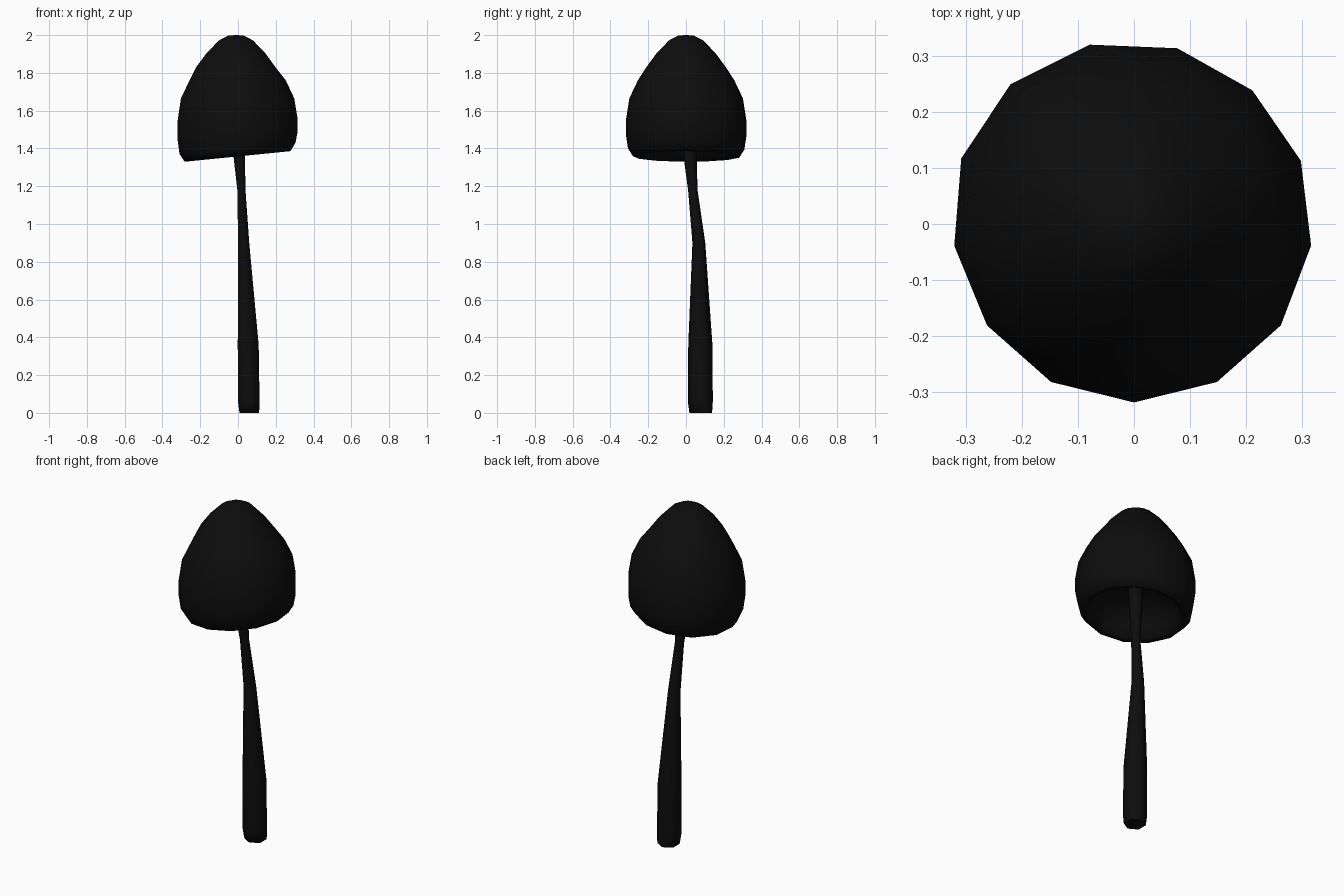
import bpy, bmesh, math

if "Cube" in bpy.data.objects:
    bpy.data.objects.remove(bpy.data.objects["Cube"])


def loft(name, rings, sides, start, mat, bulge=0):
    """Skin a stack of rings (cx, cy, z, radius, tilt); radius 0 makes a pole."""
    bm = bmesh.new()
    loops = []
    for cx, cy, z, r, tilt in rings:
        if r == 0:
            loops.append([bm.verts.new((cx, cy, z))] * sides)
            continue
        loop = []
        for i in range(sides):
            a = start + math.tau * i / sides
            # slight swelling toward the back left
            s = r * (1 + bulge * max(0, math.cos(a - 2.3)) ** 2)
            x, y = s * math.cos(a), s * math.sin(a)
            loop.append(bm.verts.new((cx + x, cy + y, z + tilt * x)))
        loops.append(loop)
    for low, high in zip(loops, loops[1:]):
        for i in range(sides):
            j = (i + 1) % sides
            quad = list(dict.fromkeys((low[i], low[j], high[j], high[i])))
            bm.faces.new(quad)
    bmesh.ops.recalc_face_normals(bm, faces=bm.faces)
    mesh = bpy.data.meshes.new(name)
    bm.to_mesh(mesh)
    bm.free()
    obj = bpy.data.objects.new(name, mesh)
    bpy.context.collection.objects.link(obj)
    mesh.materials.append(mat)
    bpy.ops.object.select_all(action='DESELECT')
    obj.select_set(True)
    bpy.context.view_layer.objects.active = obj
    bpy.ops.object.shade_smooth_by_angle(angle=math.radians(85))
    return obj


black = bpy.data.materials.new("black")
black.diffuse_color = (0.004, 0.004, 0.004, 1)
black.use_nodes = True
black.node_tree.nodes["Principled BSDF"].inputs["Base Color"].default_value = black.diffuse_color

# Cap: tall bell, rolled rim tilted up to the right, hollow underneath
cap_profile = [
    (0, 2.0), (0.04, 1.998), (0.09, 1.972), (0.155, 1.905), (0.21, 1.83),
    (0.255, 1.76), (0.30, 1.665), (0.318, 1.55), (0.318, 1.47),
    (0.307, 1.40), (0.28, 1.358), (0.25, 1.365), (0.23, 1.42),
    (0.19, 1.47), (0.10, 1.51), (0, 1.52),
]
cap_rings = []
for r, z in cap_profile:
    low = min(1, max(0, (1.6 - z) / 0.2))
    cap_rings.append((-0.01 if z > 1.8 else 0, 0, z, r, 0.1 * low))
loft("mushroom_cap", cap_rings, 13, -math.pi / 2, black, 0.045)

# Stem: six-sided, thick foot, bending and thinning toward the cap
stem_rings = [
    (0.06, 0.078, 0.0, 0, 0), (0.06, 0.078, 0.0, 0.06, 0),
    (0.057, 0.076, 0.06, 0.066, 0), (0.054, 0.076, 0.36, 0.064, 0),
    (0.03, 0.068, 0.90, 0.034, 0), (0.018, 0.036, 1.18, 0.025, 0),
    (0.005, 0.02, 1.38, 0.036, 0), (0.0, 0.012, 1.53, 0.042, 0),
    (0.0, 0.012, 1.54, 0, 0),
]
loft("mushroom_stem", stem_rings, 6, math.pi / 6, black)
